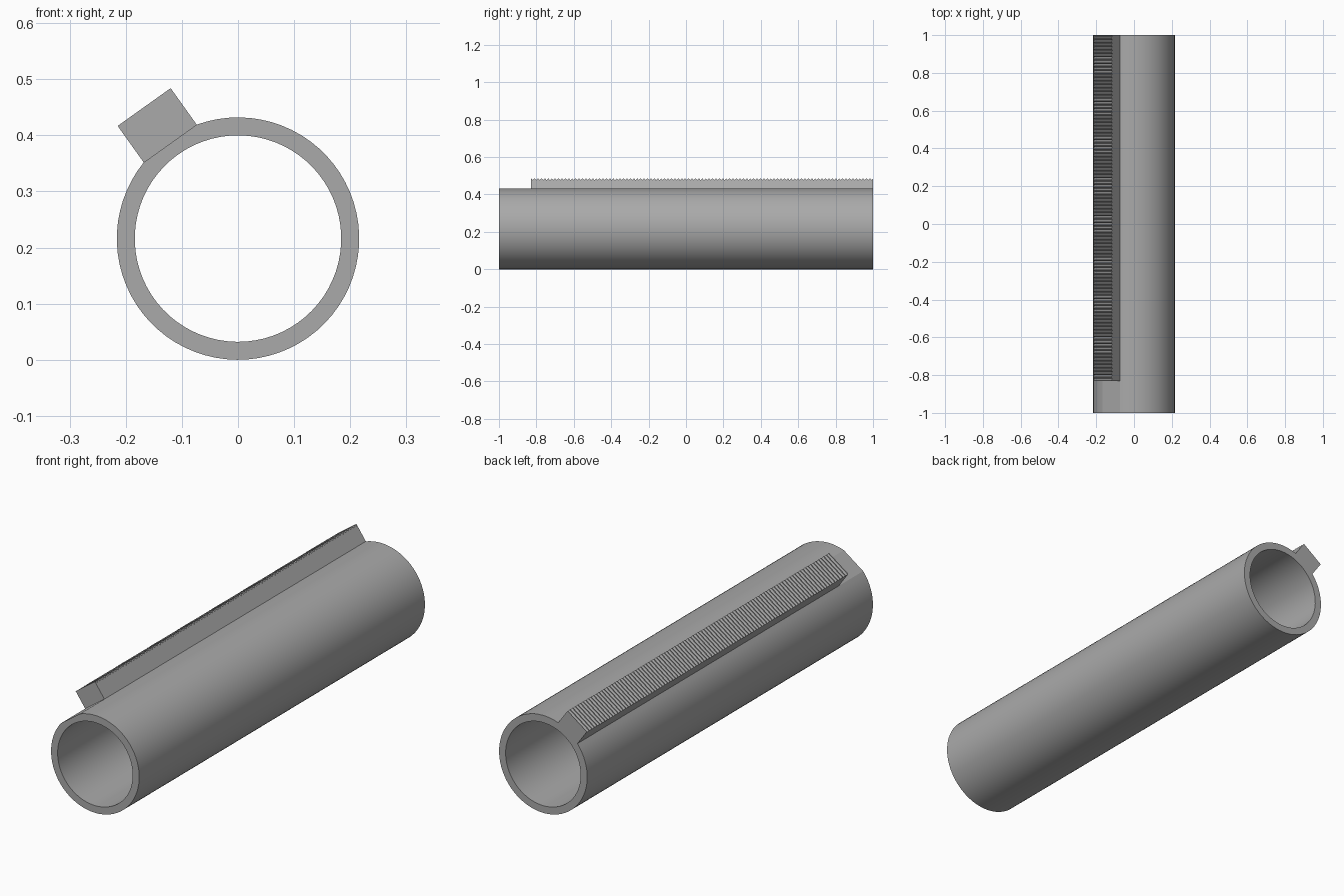
import bpy, bmesh, math
from mathutils import Matrix

cube = bpy.data.objects.get("Cube")
if cube:
    bpy.data.objects.remove(cube, do_unlink=True)

# Main dimensions
OUTER, INNER, HALF_LEN = 0.216, 0.184, 1.0
RAIL_HALF, RAIL_TOP = 0.058, 0.288
RAIL_FRONT, TEETH, TOOTH_DEPTH = -0.83, 100, 0.009
FLAT = math.sqrt(OUTER ** 2 - RAIL_HALF ** 2)
TILT = Matrix.Translation((0, 0, OUTER)) @ Matrix.Rotation(math.radians(-35.5), 4, "Y")

grey = bpy.data.materials.new("plain grey")
grey.use_nodes = True
colour = (0.40, 0.40, 0.40, 1)
grey.diffuse_color = colour
grey.node_tree.nodes["Principled BSDF"].inputs["Base Color"].default_value = colour


def finish(name, bm):
    bmesh.ops.recalc_face_normals(bm, faces=bm.faces)
    bm.transform(TILT)
    mesh = bpy.data.meshes.new(name)
    bm.to_mesh(mesh)
    bm.free()
    mesh.materials.append(grey)
    obj = bpy.data.objects.new(name, mesh)
    bpy.context.collection.objects.link(obj)
    return obj


# Tube: round wall with one flat strip that seats the rail
corner = math.asin(RAIL_HALF / OUTER)
arc_steps, flat_steps = 64, 6
angles = [corner + (2 * math.pi - 2 * corner) * i / arc_steps for i in range(arc_steps)]
angles += [-corner + 2 * corner * i / flat_steps for i in range(flat_steps)]

bm = bmesh.new()


def ring(y, inner):
    verts = []
    for i, a in enumerate(angles):
        r = INNER if inner else (OUTER if i < arc_steps else FLAT / math.cos(a))
        verts.append(bm.verts.new((r * math.sin(a), y, r * math.cos(a))))
    return verts


rings = [ring(-HALF_LEN, False), ring(HALF_LEN, False),
         ring(HALF_LEN, True), ring(-HALF_LEN, True)]
for k in range(4):
    a, b = rings[k], rings[(k + 1) % 4]
    for i in range(len(angles)):
        j = (i + 1) % len(angles)
        bm.faces.new((a[i], a[j], b[j], b[i]))
tube = finish("tube", bm)

bpy.ops.object.select_all(action="DESELECT")
tube.select_set(True)
bpy.context.view_layer.objects.active = tube
bpy.ops.object.shade_smooth_by_angle(angle=math.radians(12))

# Rail: side profile with fine crosswise teeth, extruded across its width
pitch = (HALF_LEN - RAIL_FRONT) / TEETH
root = RAIL_TOP - TOOTH_DEPTH
profile = [(RAIL_FRONT, FLAT)]
for i in range(TEETH):
    y = RAIL_FRONT + i * pitch
    profile += [(y, RAIL_TOP), (y + pitch * 0.25, RAIL_TOP), (y + pitch * 0.6, root)]
profile += [(HALF_LEN, RAIL_TOP), (HALF_LEN, FLAT)]

bm = bmesh.new()
face = bm.faces.new([bm.verts.new((-RAIL_HALF, y, z)) for y, z in profile])
sweep = bmesh.ops.extrude_face_region(bm, geom=[face])
side = [v for v in sweep["geom"] if isinstance(v, bmesh.types.BMVert)]
bmesh.ops.translate(bm, verts=side, vec=(2 * RAIL_HALF, 0, 0))
finish("toothed_rail", bm)
